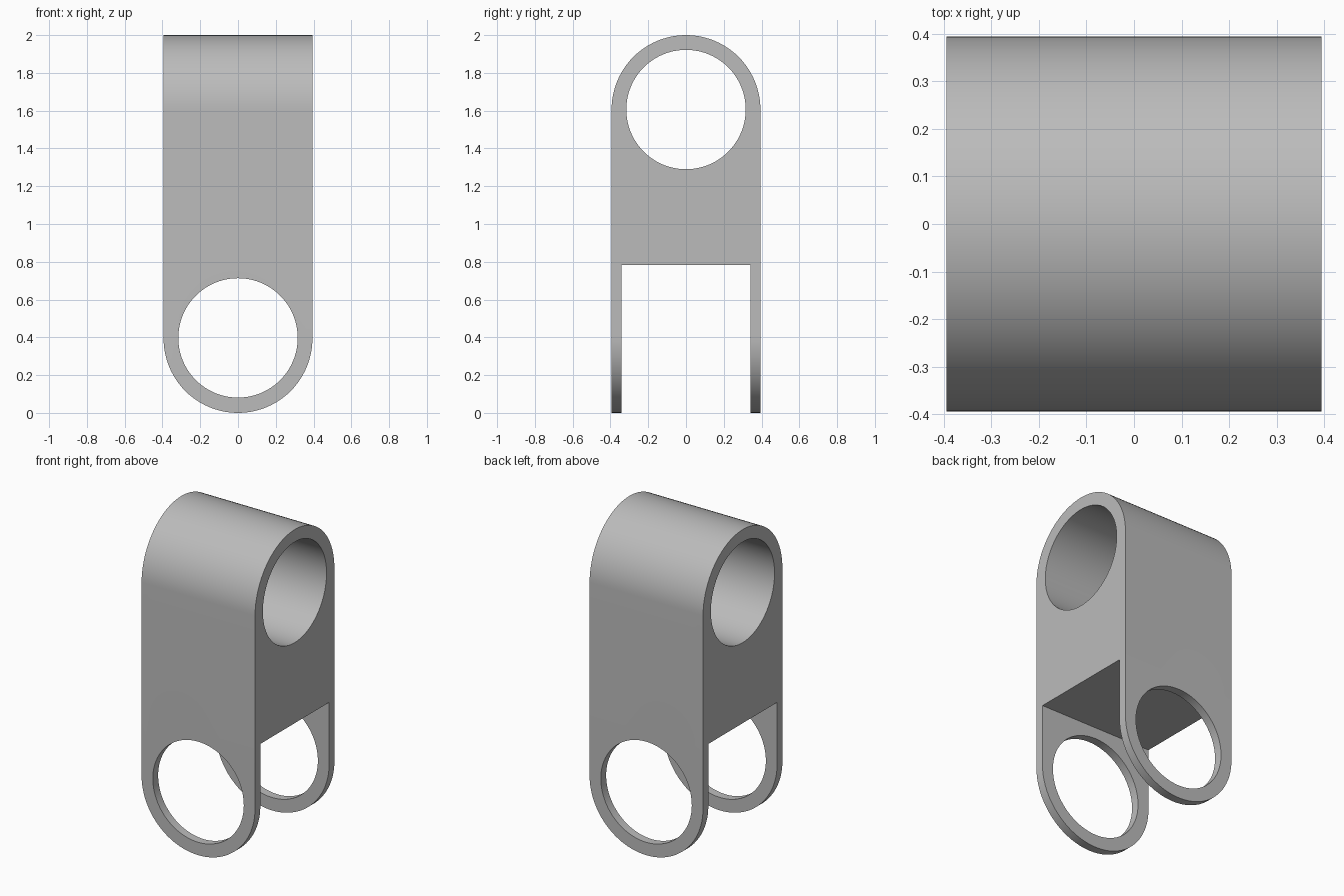
import bpy
import bmesh
from math import cos, sin, pi
from mathutils import Vector

if "Cube" in bpy.data.objects:
    bpy.data.objects.remove(bpy.data.objects["Cube"])

R = 0.394            # outer radius and half width
HOLE = 0.316         # bore radius
TOP, LOW = 2 - R, 0.397   # bore heights
SLOT_Y, SLOT_Z = 0.341, 0.784
SEGMENTS = 96

grey = bpy.data.materials.new("grey")
grey.use_nodes = True
COLOUR = (0.5, 0.5, 0.5, 1)
grey.diffuse_color = COLOUR
grey.node_tree.nodes["Principled BSDF"].inputs["Base Color"].default_value = COLOUR


def arc(radius, height, start, end, steps):
    """Points (across, up) on an arc around the given height."""
    return [(radius * cos(start + (end - start) * i / steps),
             height + radius * sin(start + (end - start) * i / steps))
            for i in range(steps + 1)]


def prism(name, profile, axis):
    """Extrude an (across, up) profile along x or y, well past the body."""
    bm = bmesh.new()
    place = (lambda a, u, d: (d, a, u)) if axis == "x" else (lambda a, u, d: (a, d, u))
    face = bm.faces.new([bm.verts.new(place(a, u, -1)) for a, u in profile])
    ext = bmesh.ops.extrude_face_region(bm, geom=[face])
    moved = [v for v in ext["geom"] if isinstance(v, bmesh.types.BMVert)]
    bmesh.ops.translate(bm, verts=moved, vec=Vector(place(0, 0, 2)))
    bmesh.ops.recalc_face_normals(bm, faces=bm.faces)
    mesh = bpy.data.meshes.new(name)
    bm.to_mesh(mesh)
    bm.free()
    mesh.materials.append(grey)
    obj = bpy.data.objects.new(name, mesh)
    bpy.context.collection.objects.link(obj)
    return obj


# Body: arched block with a fork slot open at the bottom
half = SEGMENTS // 2
body = prism("link_body", arc(R, TOP, 0, pi, half) + [
    (-R, -1), (-SLOT_Y, -1), (-SLOT_Y, SLOT_Z),
    (SLOT_Y, SLOT_Z), (SLOT_Y, -1), (R, -1)], "x")

# Helpers: rounded lug outline and the two crossing bores
lug_outline = prism("lug_outline", arc(R, R, pi, 2 * pi, half) + [(R, 3), (-R, 3)], "y")
upper_bore = prism("upper_bore", arc(HOLE, TOP, 0, 2 * pi, SEGMENTS)[:-1], "x")
upper_bore.scale.x = 2
lower_bore = prism("lower_bore", arc(HOLE, LOW, 0, 2 * pi, SEGMENTS)[:-1], "y")

bpy.ops.object.select_all(action="DESELECT")
bpy.context.view_layer.objects.active = body
body.select_set(True)
for cutter, operation in ((lug_outline, "INTERSECT"), (upper_bore, "DIFFERENCE"),
                          (lower_bore, "DIFFERENCE")):
    cutter.hide_render = True
    mod = body.modifiers.new(cutter.name, "BOOLEAN")
    mod.object, mod.operation, mod.solver = cutter, operation, "EXACT"
    bpy.ops.object.modifier_apply(modifier=mod.name)
    bpy.data.objects.remove(cutter)

bpy.ops.object.shade_smooth_by_angle(angle=pi / 6)
